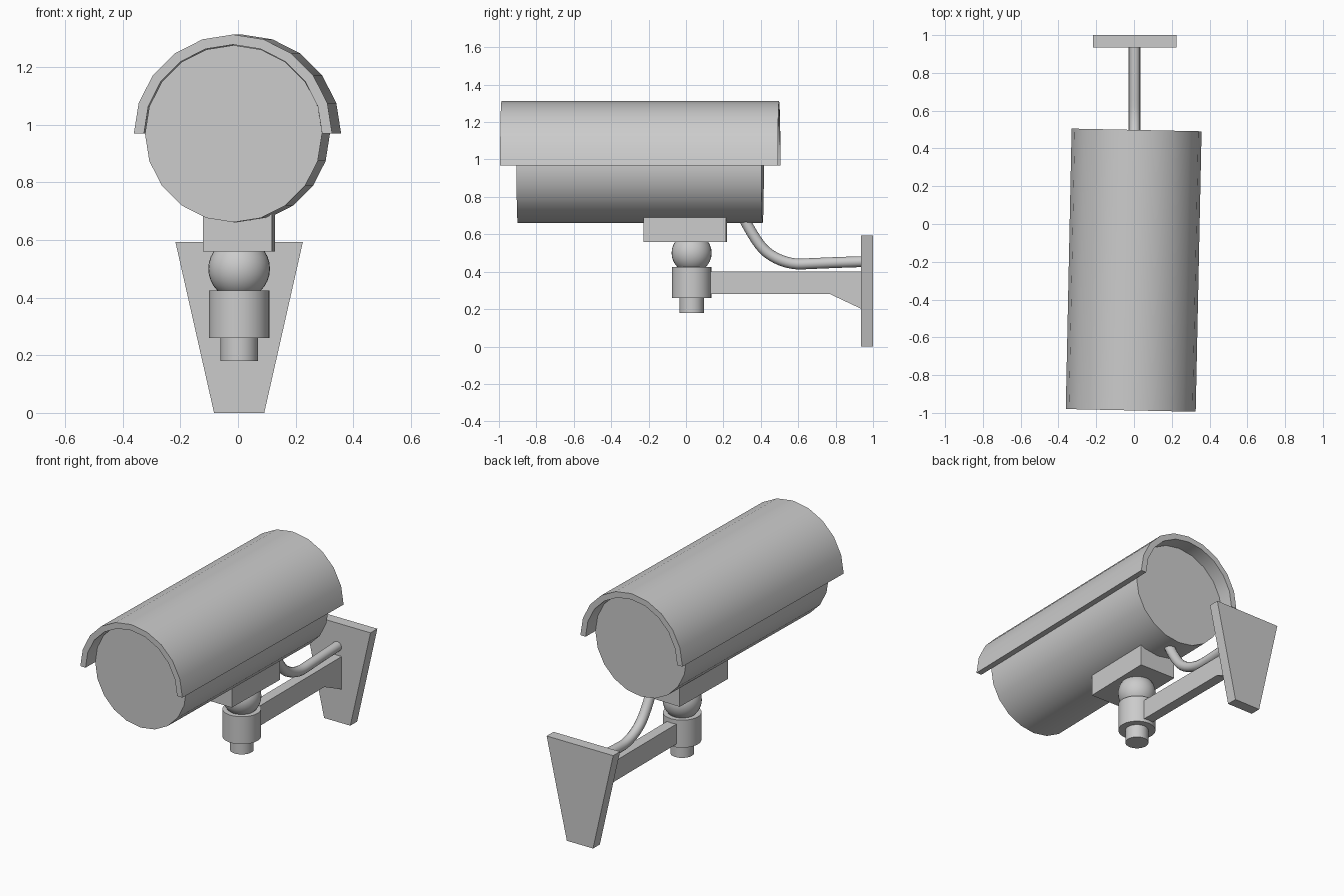
import bpy, bmesh, math
from mathutils import Matrix, Vector

if "Cube" in bpy.data.objects:
    bpy.data.objects.remove(bpy.data.objects["Cube"])

CX, CY = 0.004, 0.03          # ball joint axis
BODY_Z = 0.968
YAW = math.radians(-1.2)      # housing is turned slightly on the joint


def make(name, bm, smooth=False, yaw=False):
    if yaw:
        pivot = Matrix.Translation((CX, CY, 0))
        bm.transform(pivot @ Matrix.Rotation(YAW, 4, 'Z') @ pivot.inverted())
    bmesh.ops.recalc_face_normals(bm, faces=bm.faces[:])
    mesh = bpy.data.meshes.new(name)
    bm.to_mesh(mesh)
    bm.free()
    ob = bpy.data.objects.new(name, mesh)
    bpy.context.collection.objects.link(ob)
    if smooth:
        bpy.ops.object.select_all(action='DESELECT')
        ob.select_set(True)
        bpy.context.view_layer.objects.active = ob
        bpy.ops.object.shade_smooth_by_angle(angle=math.radians(35))
    return ob


def cylinder(name, r, a, b, sides, axis='Z', yaw=False):
    bm = bmesh.new()
    m = Matrix.Translation((CX, CY, (a + b) / 2))
    if axis == 'Y':
        m = Matrix.Translation((CX, (a + b) / 2, BODY_Z)) @ Matrix.Rotation(math.pi / 2, 4, 'X')
    bmesh.ops.create_cone(bm, cap_ends=True, segments=sides, radius1=r, radius2=r,
                          depth=abs(b - a), matrix=m)
    return make(name, bm, True, yaw)


def prism(name, points, offset, smooth=False, yaw=False):
    """Extrude a closed outline of 3D points along offset."""
    bm = bmesh.new()
    face = bm.faces.new([bm.verts.new(p) for p in points])
    ext = bmesh.ops.extrude_face_region(bm, geom=[face], use_keep_orig=True)
    moved = [v for v in ext['geom'] if isinstance(v, bmesh.types.BMVert)]
    bmesh.ops.translate(bm, verts=moved, vec=Vector(offset))
    return make(name, bm, smooth, yaw)


# camera housing
cylinder("housing", 0.307, -0.9, 0.41, 20, 'Y', yaw=True)

# half-round sun shield over the housing
angles = [math.radians(18 * i) for i in range(11)]
arc = [(0.344, a) for a in angles] + [(0.309, a) for a in reversed(angles)]
prism("sun_shield",
      [(CX + r * math.cos(a), -0.987, BODY_Z + r * math.sin(a)) for r, a in arc],
      (0, 1.485, 0), True, True)

# mounting block under the housing
prism("mounting_block",
      [(CX - 0.12, -0.226, 0.56), (CX + 0.12, -0.226, 0.56),
       (CX + 0.12, -0.226, 0.69), (CX - 0.12, -0.226, 0.69)],
      (0, 0.443, 0), yaw=True)

# ball joint, cup and clamp bolt
bm = bmesh.new()
bmesh.ops.create_uvsphere(bm, u_segments=32, v_segments=16, radius=0.107,
                          matrix=Matrix.Translation((CX, CY, 0.5)))
make("ball_joint", bm, True)
cylinder("joint_cup", 0.105, 0.26, 0.425, 32)
cylinder("clamp_bolt", 0.065, 0.18, 0.265, 32)

# wall arm with gusset
prism("wall_arm",
      [(-0.028, y, z) for y, z in
       [(0.08, 0.40), (0.08, 0.28), (0.77, 0.28), (0.94, 0.20), (0.94, 0.40)]],
      (0.062, 0, 0))

# tapered wall plate
prism("wall_plate",
      [(-0.083, 0.935, 0), (0.091, 0.935, 0), (0.225, 0.935, 0.593), (-0.217, 0.935, 0.593)],
      (0, 0.065, 0))

# cable from housing to wall plate
curve = bpy.data.curves.new("cable", 'CURVE')
curve.dimensions = '3D'
curve.bevel_depth = 0.029
curve.bevel_resolution = 4
curve.resolution_u = 8
curve.use_fill_caps = True
spline = curve.splines.new('BEZIER')
path = [((0.285, 0.74), (0.28, 0.76), (0.295, 0.71)),
        ((0.41, 0.525), (0.36, 0.58), (0.46, 0.47)),
        ((0.62, 0.441), (0.55, 0.437), (0.72, 0.446)),
        ((0.95, 0.454), (0.85, 0.451), (0.97, 0.455))]
spline.bezier_points.add(len(path) - 1)
for p, (co, left, right) in zip(spline.bezier_points, path):
    p.co, p.handle_left, p.handle_right = [(CX, *q) for q in (co, left, right)]
cable = bpy.data.objects.new("cable", curve)
bpy.context.collection.objects.link(cable)
